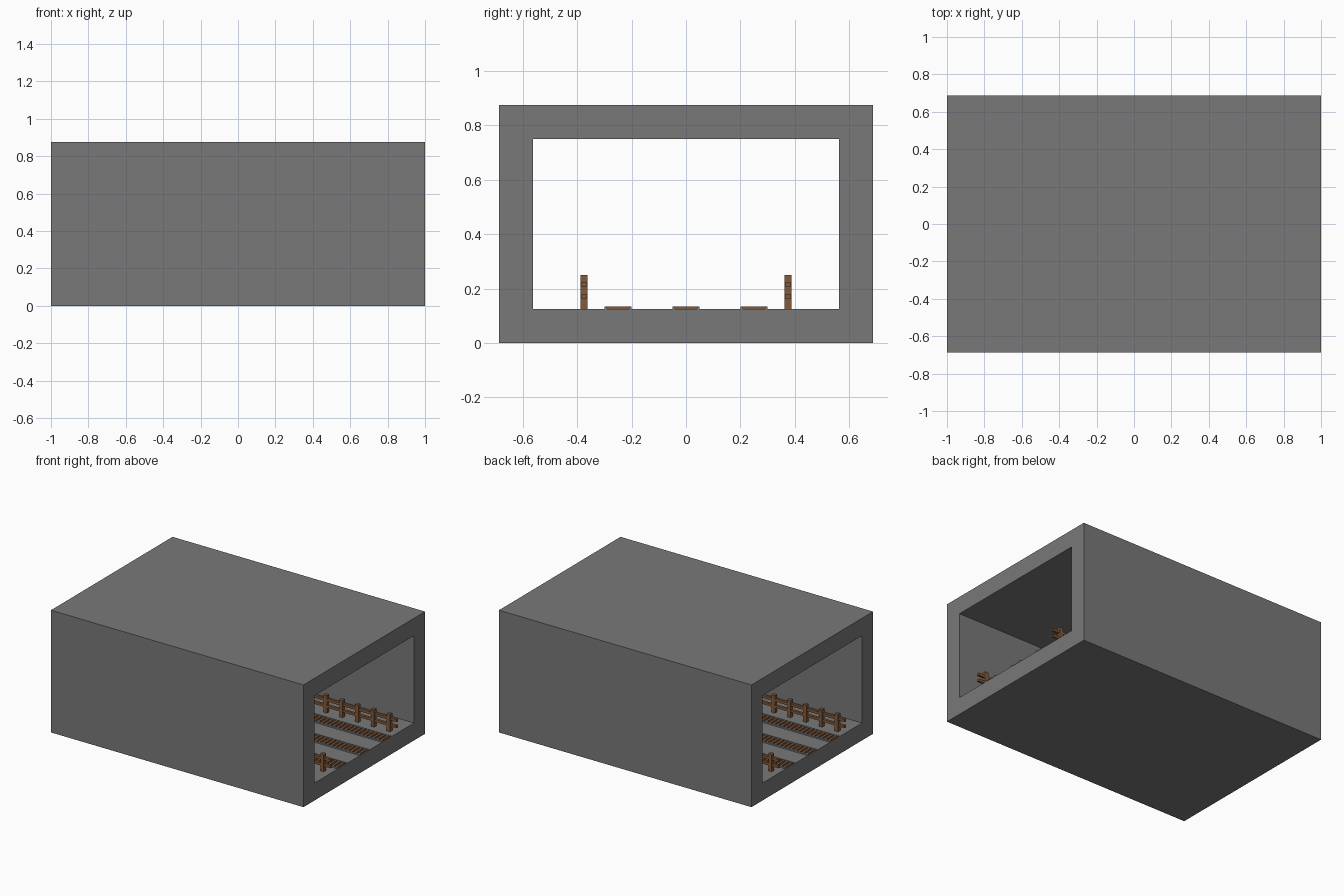
import bpy, bmesh
from mathutils import Matrix, Vector

if "Cube" in bpy.data.objects:
    bpy.data.objects.remove(bpy.data.objects["Cube"])


def material(name, rgb):
    m = bpy.data.materials.new(name)
    m.diffuse_color = (*rgb, 1)
    m.use_nodes = True
    m.node_tree.nodes["Principled BSDF"].inputs["Base Color"].default_value = m.diffuse_color
    return m


STONE = material("grey stone", (0.19, 0.19, 0.19))
WOOD = material("brown wood", (0.23, 0.10, 0.042))
STEEL = material("rail steel", (0.21, 0.21, 0.22))


def add_box(bm, x, y, z):
    """Add a box from three (low, high) ranges."""
    c = Vector([(a + b) / 2 for a, b in (x, y, z)])
    s = Vector([b - a for a, b in (x, y, z)])
    bmesh.ops.create_cube(bm, size=1, matrix=Matrix.Translation(c) @ Matrix.Diagonal((*s, 1)))


def finish(bm, name, mat):
    bmesh.ops.recalc_face_normals(bm, faces=bm.faces)
    me = bpy.data.meshes.new(name)
    bm.to_mesh(me)
    bm.free()
    me.materials.append(mat)
    ob = bpy.data.objects.new(name, me)
    bpy.context.collection.objects.link(ob)


def around(c, w):
    return (c - w / 2, c + w / 2)


B = 0.125               # module size
W, H = 5.5 * B, 7 * B   # half width, height
FLOOR = B

# Tunnel shell: rectangular ring profile extruded along x
bm = bmesh.new()
outer = [(-W, 0), (W, 0), (W, H), (-W, H)]
inner = [(-W + B, B), (W - B, B), (W - B, H - B), (-W + B, H - B)]
o = [bm.verts.new((-1, *p)) for p in outer]
i = [bm.verts.new((-1, *p)) for p in inner]
ring = [bm.faces.new((o[k], o[(k + 1) % 4], i[(k + 1) % 4], i[k])) for k in range(4)]
ext = bmesh.ops.extrude_face_region(bm, geom=ring, use_keep_orig=True)["geom"]
bmesh.ops.translate(bm, vec=(2, 0, 0), verts=[g for g in ext if isinstance(g, bmesh.types.BMVert)])
# drop inner mitre walls, if any were made
mitre = [f for f in bm.faces if any(len(e.link_faces) > 2 for e in f.edges) and abs(f.normal.x) < 0.5
         and min(abs(f.normal.y), abs(f.normal.z)) > 0.1]
bmesh.ops.delete(bm, geom=mitre, context='FACES_ONLY')
finish(bm, "tunnel_shell", STONE)

# Fences: a post per module and two continuous bars
for side, y in (("left", 3 * B), ("right", -3 * B)):
    bm = bmesh.new()
    for n in range(16):
        add_box(bm, around(-1 + (n + 0.5) * B, 0.026), around(y, 0.026), (FLOOR, 2 * B))
    finish(bm, side + "_fence_posts", WOOD)
    bm = bmesh.new()
    for z in (0.171, 0.215):
        add_box(bm, (-1, 1), around(y, 0.018), around(z, 0.018))
    finish(bm, side + "_fence_bars", WOOD)

# Three tracks: steel rails with wooden sleepers between them
for n, y in enumerate((-2 * B, 0, 2 * B)):
    bm = bmesh.new()
    for s in (-1, 1):
        add_box(bm, (-1, 1), around(y + s * 0.045, 0.01), (FLOOR, FLOOR + 0.01))
    finish(bm, f"track_{n + 1}_rails", STEEL)
    bm = bmesh.new()
    for k in range(64):
        add_box(bm, around(-1 + (k + 0.5) * B / 4, 0.0165), around(y, 0.08), (FLOOR, FLOOR + 0.009))
    finish(bm, f"track_{n + 1}_sleepers", WOOD)
